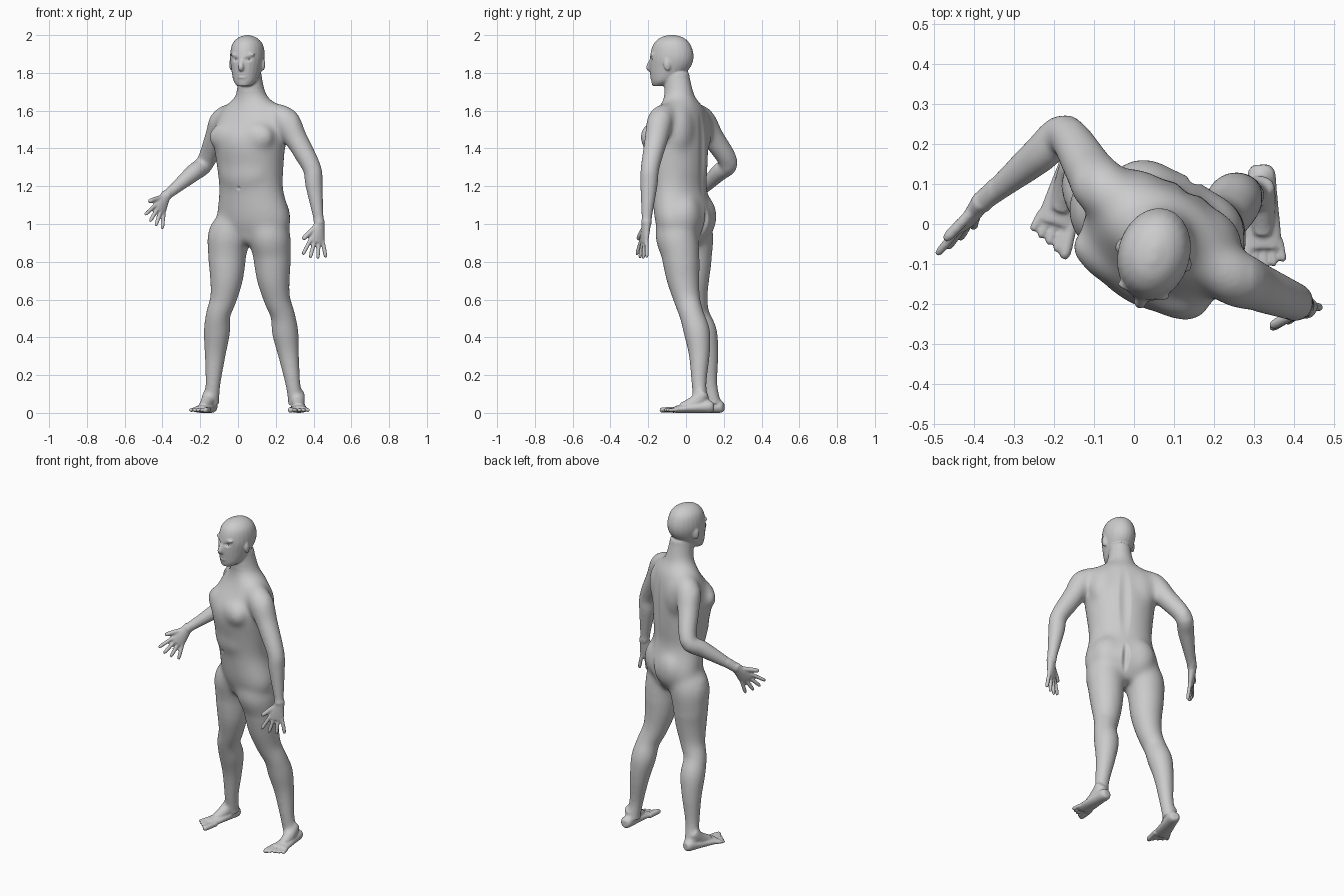
import bpy, bmesh, math
from mathutils import Vector, Matrix

cube = bpy.data.objects.get("Cube")
if cube:
    bpy.data.objects.remove(cube)
UP = Vector((0, 0, 1))
skin = bmesh.new()


def frame(x, y, degrees):
    """Return a placing function (lateral, forward, z) and the directions of a turned part."""
    turn = math.radians(degrees)
    side = Vector((math.cos(turn), -math.sin(turn), 0))
    front = Vector((-math.sin(turn), -math.cos(turn), 0))
    return (lambda lat, fwd, z: Vector((x, y, z)) + side * lat + front * fwd), side, front


def spline(keys, steps=4):
    """Smooth curve through vectors of any length."""
    padded = [keys[0], *keys, keys[-1]]
    curve = []
    for before, start, end, after in zip(padded, padded[1:], padded[2:], padded[3:]):
        leave, arrive = (end - before) / 2, (after - start) / 2
        for step in range(steps):
            t = step / steps
            bend = t * t * (3 - 2 * t)
            curve.append(start + (end - start) * bend
                         + leave * t * (1 - t) ** 2 - arrive * t * t * (1 - t))
    return curve + [keys[-1]]


def loft(sections, side, axis=None, sides=24):
    """Skin a smooth tube through sections of (centre, half width, half depth)."""
    rows = spline([Vector((*centre, wide, deep)) for centre, wide, deep in sections])
    centres = [Vector(row[:3]) for row in rows]
    rings = []
    for i, row in enumerate(rows):
        along = axis or centres[min(i + 1, len(rows) - 1)] - centres[max(i - 1, 0)]
        along = along.normalized()
        u = (side - along * side.dot(along)).normalized()
        v = along.cross(u)
        ring = []
        for k in range(sides):
            angle = math.tau * k / sides
            offset = u * row[3] * math.cos(angle) + v * row[4] * math.sin(angle)
            ring.append(skin.verts.new(centres[i] + offset))
        rings.append(ring)
    for low, high in zip(rings, rings[1:]):
        for k in range(sides):
            skin.faces.new((low[k - 1], low[k], high[k], high[k - 1]))
    skin.faces.new(list(reversed(rings[0])))
    skin.faces.new(rings[-1])


def tube(sections, side):
    loft([(centre, radius, radius) for centre, radius in sections], side)


def blob(centre, radii, degrees):
    matrix = (Matrix.Translation(centre) @ Matrix.Rotation(-math.radians(degrees), 4, "Z")
              @ Matrix.Diagonal((*radii, 1)))
    bmesh.ops.create_icosphere(skin, subdivisions=3, radius=1, matrix=matrix)


def finger(start, end, radius):
    """Digit with a rounded tip, used for fingers and toes."""
    tube([(start, radius), (start.lerp(end, .8), radius), (end, radius / 2)], Vector((.6, .7, .2)))


# Torso and neck, turned towards the right
YAW = 29
trunk, across, ahead = frame(.07, -.035, YAW)
torso = [  # forward, z, half width, half depth
    (-.03, .89, .09, .07), (-.03, .95, .18, .11), (-.03, 1.03, .21, .14), (0, 1.18, .18, .135),
    (.01, 1.3, .185, .15), (.02, 1.46, .2, .16), (-.01, 1.6, .18, .11),
    (0, 1.68, .085, .08), (.02, 1.8, .06, .07)]
loft([(trunk(0, fwd, z), wide, deep) for fwd, z, wide, deep in torso], across, UP)
for s in (-1, 1):
    blob(trunk(s * .08, .105, 1.46), (.11, .065, .085), YAW)   # chest
    blob(trunk(s * .08, -.09, 1.04), (.1, .075, .12), YAW)     # buttock
    blob(trunk(s * .09, -.06, 1.49), (.1, .07, .14), YAW)      # shoulder blade
blob(trunk(0, .07, 1.28), (.15, .09, .14), YAW)
blob(trunk(0, .03, .95), (.06, .05, .06), YAW)

# Head with nose, lips, chin, brows and ears
TURN = 16
face, face_side, face_front = frame(.05, -.075, TURN)
skull = [  # forward, z, half width, half depth
    (.07, 1.73, .035, .035), (.04, 1.76, .063, .072), (.01, 1.83, .082, .11), (0, 1.89, .09, .117),
    (0, 1.95, .08, .1), (0, 1.985, .05, .065), (0, 2, .01, .02)]
loft([(face(0, fwd, z), wide, deep) for fwd, z, wide, deep in skull], face_side, UP)
tube([(face(0, .1, 1.885), .01), (face(0, .127, 1.83), .015), (face(0, .11, 1.818), .012)], face_side)
for z in (1.777, 1.792):
    blob(face(0, .106, z), (.026, .013, .008), TURN)
blob(face(0, .088, 1.75), (.03, .022, .018), TURN)
for s in (-1, 1):
    blob(face(s * .034, .094, 1.897), (.034, .014, .01), TURN)
    blob(face(s * .086, 0, 1.845), (.011, .02, .034), TURN - s * 20)


def hand(wrist, aim, thumb_side):
    """Palm, four spread fingers and a thumb."""
    aim.normalize()
    across_palm = (thumb_side - aim * thumb_side.dot(aim)).normalized()

    def at(reach, lat):
        return wrist + aim * reach + across_palm * lat

    loft([(at(-.02, 0), .027, .025), (at(.03, 0), .034, .021),
          (at(.07, 0), .042, .017), (at(.1, 0), .04, .013)], across_palm)
    for i, length in enumerate((.09, .1, .095, .08)):
        lat = .034 - .0225 * i
        finger(at(.085, lat), at(.09 + length, lat * 2), .0105)
    finger(at(.02, .02), at(.1, .082), .013)


def arm(shoulder, elbow, wrist, aim, thumb_side):
    neck = trunk(0, -.015, 1.65)
    tube([(neck, .045), (neck.lerp(shoulder, .55) - UP * .005, .058), (shoulder, .072),
          (shoulder.lerp(elbow, .4), .062), (elbow, .05), (elbow.lerp(wrist, .3), .047),
          (elbow.lerp(wrist, .8), .031), (wrist, .027)], thumb_side)
    hand(wrist, aim, thumb_side)


# Arms: the right one bent forward, the left one hanging
arm(Vector((-.075, .085, 1.55)), Vector((-.172, .225, 1.325)), Vector((-.385, .05, 1.145)),
    Vector((-.33, -.5, -.72)), Vector((-.61, -.42, .6)))
arm(Vector((.25, -.135, 1.55)), Vector((.39, -.19, 1.3)), Vector((.43, -.21, 1)),
    Vector((-.15, -.14, -1)), Vector((-.9, -.4, 0)))


def foot(heel, degrees, inner):
    """Foot that widens and flattens towards five toes, the big toe inside."""
    at, side, front = frame(heel.x, heel.y, degrees)
    sections = [(at(0, 0, .03), .02, .022)]
    for i in range(1, 6):
        high = .038 - .004 * i
        sections.append((at(0, .048 * i - .03, high), .03 + .004 * i, high))
    loft(sections, side, front)
    tube([(at(0, .05, .11), .034), (at(0, .09, .065), .036), (at(0, .17, .03), .025)], side)
    for i in range(5):
        lat = inner * (.038 - i * .02)
        finger(at(lat, .19, .018), at(lat * 1.2, .287 - i * .011, .014), .01 if i else .015)


def leg(hip, knee, ankle, inner):
    bow, calf = Vector((inner * .015, -.01, 0)), Vector((0, .018, 0))
    tube([(hip.lerp(trunk(0, -.02, 1.12), .6), .09), (hip, .114), (hip.lerp(knee, .25), .103),
          (hip.lerp(knee, .55) + bow, .088), (hip.lerp(knee, .8) + bow, .071), (knee, .065),
          (knee.lerp(ankle, .2) + calf, .07), (knee.lerp(ankle, .45) + calf, .056),
          (knee.lerp(ankle, .78), .04), (ankle, .04)], across)


# Legs and feet
leg(Vector((-.04, .03, .95)), Vector((-.105, .06, .52)), Vector((-.14, .145, .05)), 1)
leg(Vector((.16, -.05, .95)), Vector((.236, .03, .52)), Vector((.306, .08, .05)), -1)
foot(Vector((-.135, .2)), 17, 1)
foot(Vector((.318, .148)), -1, -1)

# Fuse the parts into one continuous skin
bmesh.ops.recalc_face_normals(skin, faces=skin.faces)
mesh = bpy.data.meshes.new("body")
skin.to_mesh(mesh)
body = bpy.data.objects.new("body", mesh)
bpy.context.collection.objects.link(body)
bpy.context.view_layer.objects.active = body
body.select_set(True)
fuse = body.modifiers.new("fuse", "REMESH")
fuse.mode = "VOXEL"
fuse.voxel_size = .0055
bpy.ops.object.modifier_apply(modifier=fuse.name)
skin.clear()
skin.from_mesh(body.data)


def is_soft(p):
    """True away from the face, hands and toes."""
    below_face = p.z < 1.7 or (p.y > -.09 and p.z < 1.78)
    return p.z > .055 and below_face and p.x > -.36 and not (p.x > .3 and .7 < p.z < 1.02)


# Soften the joins, most of all on the torso, and keep hands, toes and face crisp
joins = [v for v in skin.verts if is_soft(v.co)]
trunk_joins = [v for v in joins if .8 < v.co.z < 1.7 and -.14 < v.co.x < .3]
for group, rounds in ((trunk_joins, 60), (joins, 24), (list(skin.verts), 2)):
    for _ in range(rounds):
        bmesh.ops.smooth_vert(skin, verts=group, factor=.5,
                              use_axis_x=True, use_axis_y=True, use_axis_z=True)


def press(centre, wide, deep, high, side, push):
    """Push the skin near a point, fading out with distance."""
    front = push.normalized()
    for v in skin.verts:
        d = v.co - centre
        q = (d.dot(side) / wide) ** 2 + (d.dot(front) / deep) ** 2 + (d.z / high) ** 2
        if q < 1:
            v.co += push * (1 - q) ** 2


# Eye sockets, mouth, spine, buttock cleft and navel
for s in (-1, 1):
    press(face(s * .035, .11, 1.872), .026, .05, .016, face_side, face_front * -.01)
press(face(0, .12, 1.785), .026, .03, .005, face_side, face_front * -.004)
press(trunk(0, -.14, 1.37), .04, .08, .26, across, ahead * .01)
press(trunk(0, -.16, 1), .025, .09, .1, across, ahead * .016)
press(trunk(0, .15, 1.19), .014, .05, .014, across, ahead * -.008)
skin.to_mesh(body.data)
skin.free()
bpy.ops.object.shade_smooth()

# Eyes set into the sockets
parts = [body]
for name, s in (("right_eye", -1), ("left_eye", 1)):
    bpy.ops.mesh.primitive_uv_sphere_add(segments=16, ring_count=10, radius=.0125,
                                         location=face(s * .034, .088, 1.872))
    eye = bpy.context.object
    eye.name = name
    bpy.ops.object.shade_smooth()
    parts.append(eye)

# One plain grey for everything
grey = bpy.data.materials.new("plain_grey")
grey.use_nodes = True
colour = (.6, .6, .6, 1)
grey.diffuse_color = colour
grey.node_tree.nodes["Principled BSDF"].inputs["Base Color"].default_value = colour
for part in parts:
    part.data.materials.clear()
    part.data.materials.append(grey)
